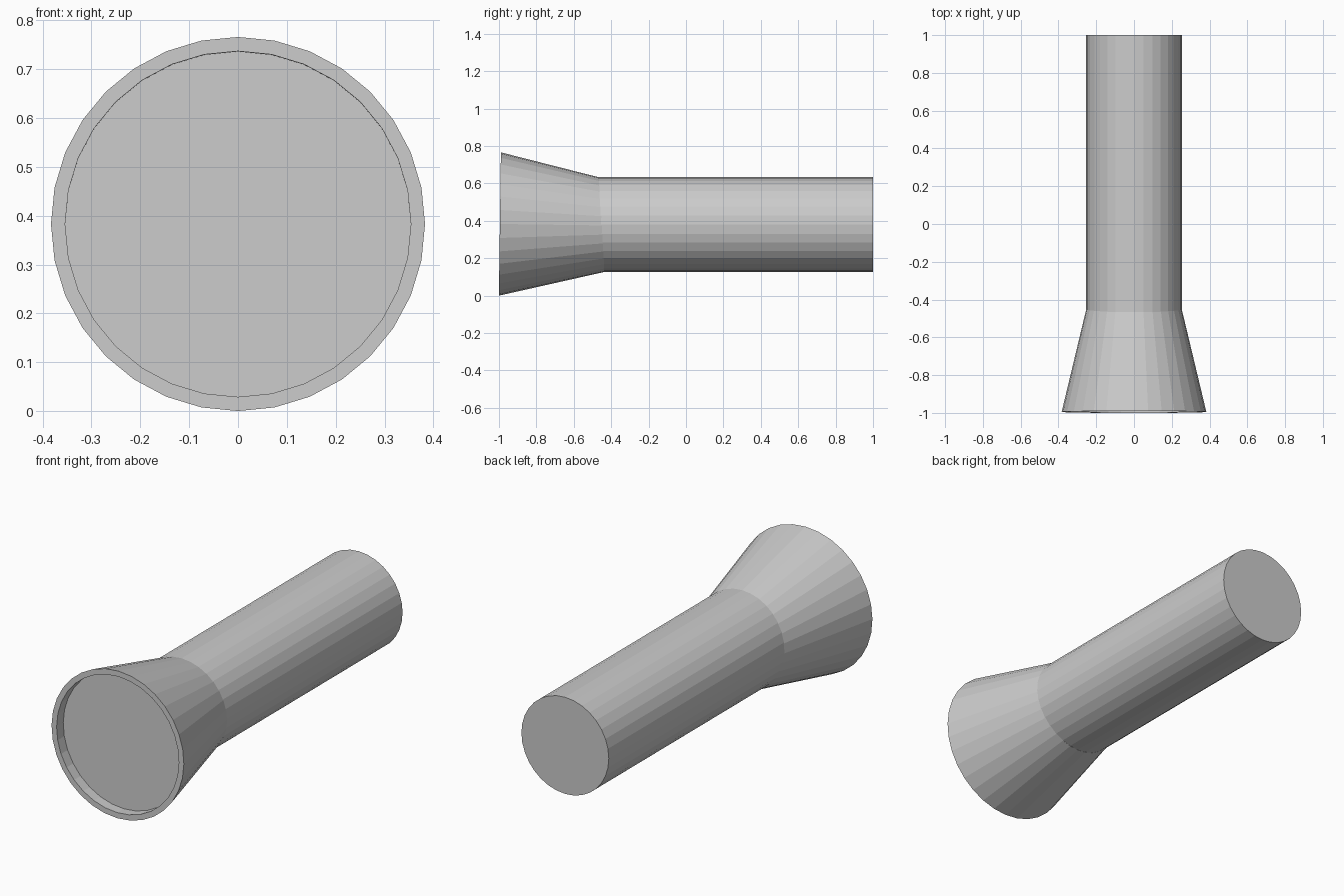
import bpy, bmesh, math

if "Cube" in bpy.data.objects:
    bpy.data.objects.remove(bpy.data.objects["Cube"])

SIDES = 32


def lathe(name, profile, location, tilt=0.0):
    """Flat-shaded closed solid around the y axis from (y, radius) points."""
    bm = bmesh.new()
    rings = []
    for y, r in profile:
        angles = [2 * math.pi * i / SIDES for i in range(SIDES)]
        rings.append([bm.verts.new((r * math.sin(a), y, r * math.cos(a))) for a in angles])
    for a, b in zip(rings, rings[1:]):
        for i in range(SIDES):
            j = (i + 1) % SIDES
            bm.faces.new((a[i], a[j], b[j], b[i]))
    bm.faces.new(rings[0])
    bm.faces.new(rings[-1])
    bmesh.ops.recalc_face_normals(bm, faces=bm.faces)
    mesh = bpy.data.meshes.new(name)
    bm.to_mesh(mesh)
    bm.free()
    obj = bpy.data.objects.new(name, mesh)
    obj.location = location
    obj.rotation_euler.x = tilt
    bpy.context.collection.objects.link(obj)
    return obj


# Straight handle
lathe("handle", [(-0.47, 0.253), (1.0, 0.253)], (0, 0, 0.38))

# Flared head with a recessed lens, tilted very slightly upward
lathe("flared_head",
      [(0.055, 0.354), (0, 0.354), (0, 0.383), (0.56, 0.249)],
      (0, -0.995, 0.383), tilt=-0.014)
